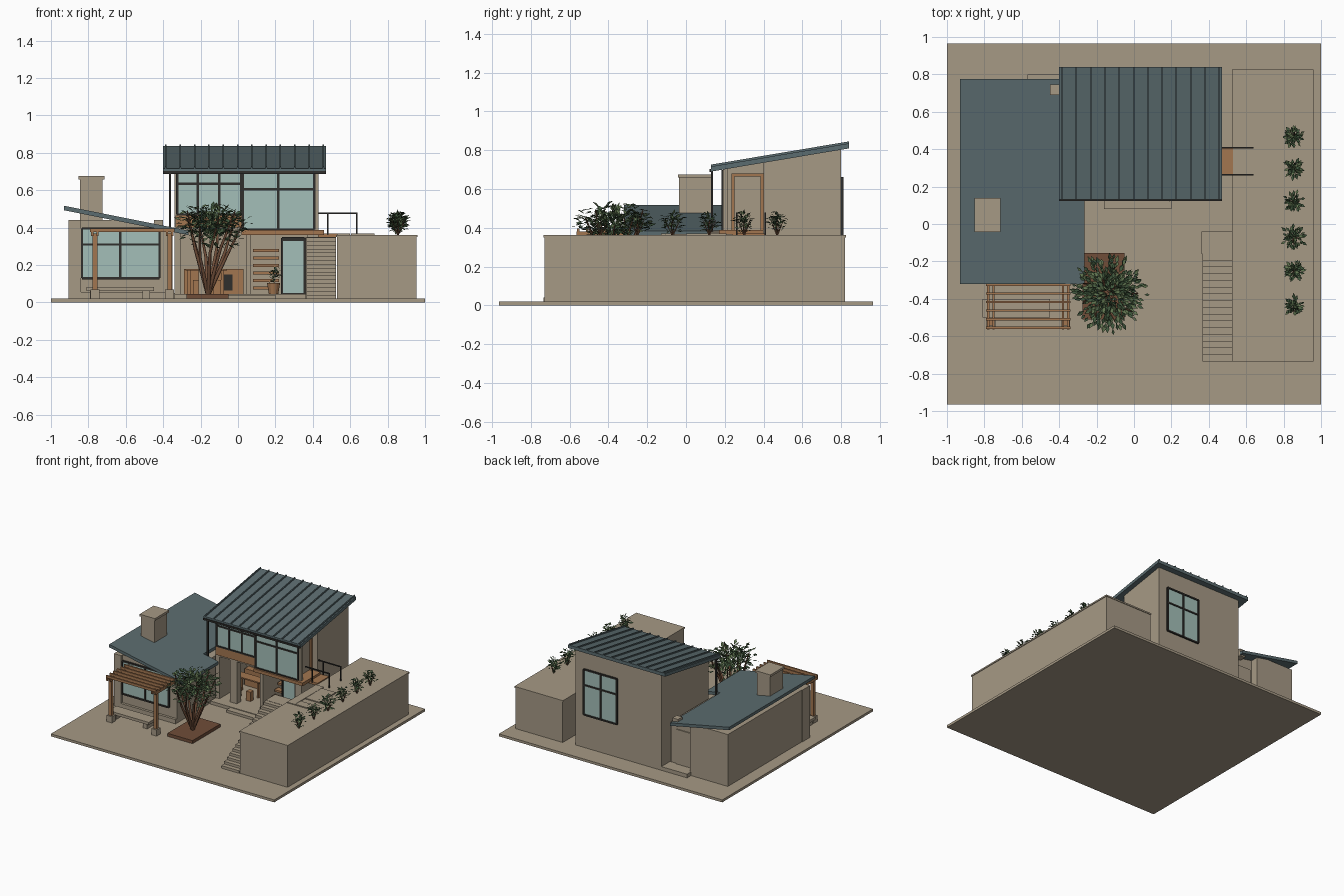
import bpy, bmesh, math, random
from mathutils import Vector

random.seed(4)
cube = bpy.data.objects.get("Cube")
if cube:
    bpy.data.objects.remove(cube, do_unlink=True)


def material(name, r, g, b):
    m = bpy.data.materials.new(name)
    m.use_nodes = True
    m.diffuse_color = (r, g, b, 1)
    m.node_tree.nodes["Principled BSDF"].inputs["Base Color"].default_value = (r, g, b, 1)
    return m


stucco = material("tan stucco", .38, .32, .235)
slate = material("slate roof", .105, .15, .16)
glass = material("pale teal glass", .37, .52, .48)
wood = material("warm wood", .36, .18, .08)
metal = material("dark metal", .03, .028, .025)
bark = material("brown bark", .16, .075, .04)
leaf_dark = material("dark leaf", .05, .095, .045)
leaf_light = material("light leaf", .12, .18, .08)


def finish(name, bm, *mats):
    mesh = bpy.data.meshes.new(name)
    bm.normal_update()
    bm.to_mesh(mesh)
    bm.free()
    for m in mats:
        mesh.materials.append(m)
    ob = bpy.data.objects.new(name, mesh)
    bpy.context.scene.collection.objects.link(ob)
    return ob


def add_box(bm, x, y, z, index=0):
    """Add a box from (low, high) ranges."""
    made = bmesh.ops.create_cube(bm, size=1)["verts"]
    for v in made:
        v.co = [r[0] if c < 0 else r[1] for c, r in zip(v.co, (x, y, z))]
    for f in made[0].link_faces[:] + made[6].link_faces[:] + made[7].link_faces[:] + made[1].link_faces[:]:
        f.material_index = index


def boxes(name, mat, *ranges):
    bm = bmesh.new()
    for r in ranges:
        add_box(bm, *r)
    return finish(name, bm, mat)


def prism(name, mat, axis, span, profile):
    """Extrude a profile along x (points y,z) or along y (points x,z)."""
    bm = bmesh.new()
    place = (lambda p, t: (t, *p)) if axis == "x" else (lambda p, t: (p[0], t, p[1]))
    f = bm.faces.new([bm.verts.new(place(p, span[0])) for p in profile])
    ext = bmesh.ops.extrude_face_region(bm, geom=[f])["geom"]
    shift = Vector(place((0, 0), span[1] - span[0]))
    bmesh.ops.translate(bm, vec=shift, verts=[v for v in ext if isinstance(v, bmesh.types.BMVert)])
    bmesh.ops.recalc_face_normals(bm, faces=bm.faces)
    return finish(name, bm, mat)


def window(name, x, z, y, out, uprights=(), rails=(), bar=.006):
    """Glass plate with metal bars, facing out (-1 front, 1 back)."""
    def depth(d):
        return sorted((y - out * .002, y + out * d))
    boxes(name + "_glass", glass, (x, depth(.005), z))
    bars = [((u - bar, u + bar), depth(.013), z) for u in (*x, *uprights)]
    bars += [(x, depth(.012), (r - bar, r + bar)) for r in (*z, *rails)]
    boxes(name + "_frame", metal, *bars)


def leaves(name, centre, radius, count, size, shell=.3):
    """Cloud of folded leaf blades in an ellipsoid."""
    bm = bmesh.new()
    for i in range(count):
        d = Vector([random.gauss(0, 1) for _ in range(3)]).normalized()
        d *= random.uniform(shell, 1)
        p = Vector(centre) + Vector([a * b for a, b in zip(d, radius)])
        along = Vector((d.x, d.y, random.uniform(-.4, .5))).normalized()
        side = along.cross(Vector((random.uniform(-.5, .5), random.uniform(-.5, .5), 1))).normalized()
        s = size * random.uniform(.7, 1.2)
        lift = along.cross(side) * -s * .15
        tip, tail = bm.verts.new(p + along * s), bm.verts.new(p - along * s)
        for sign in (1, -1):
            edge = bm.verts.new(p + side * s * .5 * sign + lift)
            f = bm.faces.new((tail, edge, tip) if sign < 0 else (tail, tip, edge))
            f.material_index = int(i % 5 < 2)
    return finish(name, bm, leaf_dark, leaf_light)


def stems(name, base, tips, thick):
    cu = bpy.data.curves.new(name, "CURVE")
    cu.dimensions = "3D"
    cu.bevel_depth, cu.bevel_resolution = thick, 1
    for tip in tips:
        s = cu.splines.new("POLY")
        s.points.add(2)
        b, t = Vector(base), Vector(tip)
        mid = b.lerp(t, .55) + (t - b).cross(Vector((0, 0, 1))) * .12
        for pt, co, r in zip(s.points, (b, mid, t), (1, .7, .3)):
            pt.co, pt.radius = (*co, 1), r
    cu.materials.append(bark)
    ob = bpy.data.objects.new(name, cu)
    bpy.context.scene.collection.objects.link(ob)


# Site and raised terrace
boxes("ground_slab", stucco, ((-1, 1), (-.965, .965), (0, .02)))
boxes("terrace_block", stucco, ((.53, .955), (-.73, .82), (.02, .35)),
      ((.525, .96), (-.735, .825), (.35, .362)))
boxes("terrace_paving", stucco, ((.53, .6), (-.13, .24), (.36, .368)),
      *[((.605, .73), (y, y + .07), (.36, .37)) for y in (-.13, .0, .07, .14)])

# Outdoor stairs with landing
count, run, rise = 16, .036, .0205
boxes("garden_stairs", stucco, ((.36, .525), (-.16, -.04), (.02, .35)),
      *[((.365, .525), (-.735 + run * i, -.16), (.02 + rise * i, .02 + rise * (i + 1))) for i in range(count)])

# Low wing with sloped roof
def low_roof(x):
    return .487 - .2 * (x + .9)


prism("low_wing_walls", stucco, "y", (-.28, .75),
      [(-.9, .02), (-.9, .44), (-.66, .44), (-.56, low_roof(-.56)), (-.56, .02)])
prism("low_wing_inner_walls", stucco, "y", (-.28, .69),
      [(-.56, .02), (-.56, low_roof(-.56)), (-.35, low_roof(-.35)), (-.35, .02)])
for name, x0, x1, back in (("low_roof", -.93, -.4, .775), ("low_roof_eave", -.4, -.265, .13)):
    prism(name, slate, "y", (-.32, back), [(x0, low_roof(x0)), (x1, low_roof(x1)),
                                           (x1, low_roof(x1) + .024), (x0, low_roof(x0) + .024)])
boxes("corner_pier", stucco, ((-.905, -.84), (-.295, -.2), (.02, .44)))
boxes("back_step", stucco, ((-.57, -.34), (.69, .8), (.02, .05)))
boxes("back_door", stucco, ((-.54, -.4), (.69, .698), (.05, .33)))
boxes("front_plinth", stucco, ((-.84, -.35), (-.3, -.28), (.02, .055)))
window("low_front_window", (-.835, -.42), (.13, .395), -.28, -1, (-.63,), (.31,))
boxes("chimney", stucco, ((-.845, -.725), (-.035, .13), (.4, .66)), ((-.852, -.715), (-.042, .138), (.658, .676)))
boxes("roof_vent", stucco, ((-.45, -.4), (.69, .745), (.38, .44)))

# Tower
def tower_roof(y):
    return .69 + .168 * (y - .13)


def tower_wall(name, x, y0, y1, z0):
    prism(name, stucco, "x", x, [(y0, z0), (y1, z0), (y1, tower_roof(y1)), (y0, tower_roof(y0))])


tower_wall("tower_upper", (-.34, .37), .2, .8, .385)
tower_wall("tower_right_wall", (.37, .43), .4, .8, .02)
tower_wall("tower_corner_post", (.405, .43), .19, .215, .36)
boxes("tower_lower_walls", stucco, ((-.34, .37), (.55, .8), (.02, .385)), ((-.34, -.305), (.2, .55), (.02, .385)),
      ((.37, .43), (.2, .4), (.02, .36)), ((.045, .07), (.22, .55), (.02, .385)), ((-.21, -.15), (.2, .25), (.02, .385)))
boxes("ground_floor", stucco, ((-.34, .37), (.13, .55), (.02, .045)), ((-.16, .2), (.08, .13), (.02, .04)))
boxes("floor_beams", wood, ((.02, .46), (.17, .4), (.362, .388)), ((-.335, .02), (.188, .2), (.4, .465)))
window("upper_left_window", (-.325, .018), (.47, .692), .2, -1, (-.215, -.1), (.635,))
window("upper_right_window", (.026, .408), (.39, .692), .195, -1, (.215,), (.605,))
window("ground_window", (.235, .355), (.045, .345), .24, -1, (), (.335,))
window("back_window", (.054, .35), (.29, .655), .8, 1, (.2,), (.53,))
boxes("terrace_door_frame", wood, ((.37, .385), (.235, .25), (.385, .68)), ((.37, .385), (.385, .4), (.385, .68)),
      ((.37, .385), (.235, .4), (.665, .68)))

# Tower roof with standing seams
roof_section = [(y, tower_roof(y) + t) for y, t in ((.13, 0), (.84, 0), (.84, .026), (.13, .026))]
prism("tower_roof", slate, "x", (-.4, .47), roof_section)
for i in range(12):
    x = -.385 + i * .0765
    prism("roof_seam", slate, "x", (x - .004, x + .004),
          [(y, tower_roof(y) + t) for y, t in ((.13, .02), (.84, .02), (.84, .036), (.13, .036))])
boxes("gutter", metal, ((-.4, .47), (.122, .134), (.688, .702)))
boxes("rain_pipe", metal, ((-.37, -.358), (.128, .14), (.38, .69)))

# Footbridge and railings
boxes("footbridge", wood, ((.43, .53), (.26, .41), (.35, .37)))
rails = []
for y in (.262, .408):
    rails += [((.42, .64), (y - .004, y + .004), (z, z + .008)) for z in (.472,)]
    rails += [((x - .004, x + .004), (y - .004, y + .004), (.36, .478)) for x in (.48, .636)]
boxes("railings", metal, *rails)

# Rooms seen from the porch
boxes("kitchen_units", wood, ((-.29, .03), (.5, .55), (.045, .18)), ((-.28, -.06), (.36, .44), (.17, .18)),
      *[((x, x + .015), (.37, .43), (.045, .17)) for x in (-.27, -.09)])
boxes("oven", metal, ((-.085, -.03), (.493, .5), (.065, .15)))
boxes("inner_stairs", wood, *[((.08, .22), (.27 + .04 * i, .32 + .04 * i), (.07 + .04 * i, .085 + .04 * i))
                              for i in range(6)])
boxes("stools", wood, *[((x, x + .04), (.29, .33), (.045, .12)) for x in (-.24, -.13)])

# Pergola and bench
post_x, post_y = (-.765, -.365), -.53
boxes("pergola_pads", stucco, *[((x - .024, x + .024), (post_y - .024, post_y + .024), (.02, .07)) for x in post_x])
boxes("pergola_posts", wood, *[((x - .013, x + .013), (post_y - .013, post_y + .013), (.07, .37)) for x in post_x])
boxes("pergola_beams", wood, *[((x + d - .006, x + d + .006), (-.565, -.28), (.355, .38))
                               for x in post_x for d in (-.014, .014)])
boxes("pergola_slats", wood, *[((-.79, -.34), (y - .006, y + .006), (.376, .396))
                               for y in [-.555 + .046 * i for i in range(6)]])
boxes("bench", stucco, ((-.81, -.45), (-.5, -.4), (.06, .082)),
      *[((x, x + .04), (-.49, -.41), (.02, .06)) for x in (-.79, -.51)])

# Courtyard tree
boxes("tree_bed", bark, ((-.275, -.05), (-.51, -.155), (.02, .045)))
crown = (-.13, -.37, .4)
tips = [(crown[0] + .15 * math.cos(a), crown[1] + .15 * math.sin(a), .41 + .04 * (i % 3))
        for i, a in enumerate([math.tau * k / 9 for k in range(9)])]
stems("tree_trunks", (-.16, -.35, .04), tips, .012)
leaves("tree_crown", (crown[0], crown[1], .43), (.205, .215, .1), 480, .021)
leaves("tree_lower_leaves", (crown[0], crown[1], .34), (.17, .16, .06), 70, .02, .6)

# Terrace shrubs and potted plant
for y in (.47, .3, .12, -.07, -.25, -.44):
    r = .068 if y == -.07 else .055
    stems("shrub_stems", (.855, y, .36), [(.855 + r * .6 * math.cos(a), y + r * .6 * math.sin(a), .44)
                                          for a in (0, 1.6, 3.1, 4.7)], .004)
    leaves("shrub_leaves", (.855, y, .43), (r, r, .06), 80, .016)
bm = bmesh.new()
bmesh.ops.create_cone(bm, cap_ends=True, segments=12, radius1=.025, radius2=.035, depth=.06)
bmesh.ops.translate(bm, vec=(.19, .17, .075), verts=bm.verts)
finish("plant_pot", bm, wood)
leaves("pot_plant", (.19, .17, .15), (.04, .04, .05), 45, .014)
